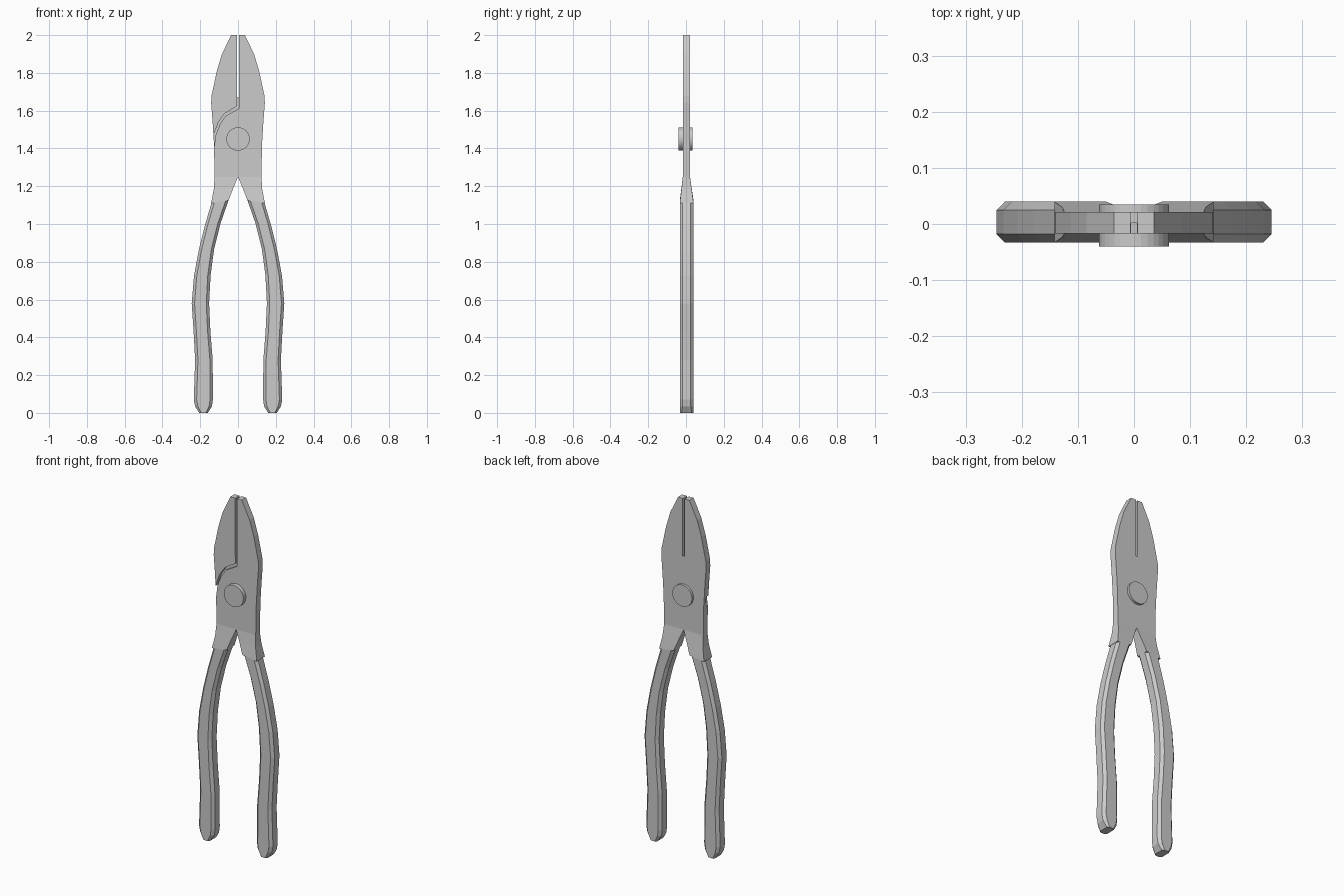
import bpy, bmesh, math
from mathutils import Matrix

if "Cube" in bpy.data.objects:
    bpy.data.objects.remove(bpy.data.objects["Cube"])

JAW_Y = (-0.017, 0.021)
GRIP_Y = (-0.033, 0.040)


def finish(name, bm):
    bmesh.ops.remove_doubles(bm, verts=bm.verts, dist=1e-5)
    bmesh.ops.recalc_face_normals(bm, faces=bm.faces)
    me = bpy.data.meshes.new(name)
    bm.to_mesh(me)
    bm.free()
    ob = bpy.data.objects.new(name, me)
    bpy.context.collection.objects.link(ob)
    return ob


def extrude_profile(name, pts, y0, y1):
    bm = bmesh.new()
    face = bm.faces.new([bm.verts.new((x, y0, z)) for x, z in pts])
    ext = bmesh.ops.extrude_face_region(bm, geom=[face])["geom"]
    for v in ext:
        if isinstance(v, bmesh.types.BMVert):
            v.co.y = y1
    return finish(name, bm)


# Jaw plate: half outline mirrored, with the slit between the jaws
half = [(0.006, 1.67), (0.006, 2.0), (0.036, 2.0), (0.085, 1.90), (0.112, 1.81),
        (0.14, 1.68), (0.142, 1.64), (0.135, 1.55), (0.127, 1.42), (0.124, 1.25)]
jaws = extrude_profile("jaws", half + [(-x, z) for x, z in reversed(half)], *JAW_Y)

# Lap joint groove, cut half way into the front
groove = extrude_profile("groove_cutter", [
    (0.0055, 1.9), (0.0055, 1.612), (-0.065, 1.572), (-0.095, 1.53), (-0.118, 1.47),
    (-0.126, 1.41), (-0.15, 1.38), (-0.15, 1.41), (-0.137, 1.43), (-0.128, 1.475),
    (-0.104, 1.538), (-0.073, 1.583), (-0.0055, 1.625), (-0.0055, 1.9)], -0.06, 0.002)
mod = jaws.modifiers.new("groove", "BOOLEAN")
mod.operation = "DIFFERENCE"
mod.solver = "EXACT"
mod.object = groove
bpy.context.view_layer.objects.active = jaws
bpy.ops.object.modifier_apply(modifier=mod.name)
bpy.data.objects.remove(groove)


# Handle: lofted octagon rings (inner x,z / outer x,z / y range / chamfer)
rings = [
    ((0.0, 1.25), (0.124, 1.25), JAW_Y, 0),
    ((0.025, 1.19), (0.128, 1.185), (-0.024, 0.030), 0),
    ((0.05, 1.125), (0.142, 1.112), GRIP_Y, 0),
    ((0.051, 1.123), (0.141, 1.11), GRIP_Y, 0.015),
    ((0.092, 1.005), (0.176, 0.99), GRIP_Y, 0.015),
    ((0.126, 0.87), (0.208, 0.86), GRIP_Y, 0.015),
    ((0.145, 0.73), (0.233, 0.725), GRIP_Y, 0.015),
    ((0.153, 0.58), (0.245, 0.58), GRIP_Y, 0.015),
    ((0.146, 0.43), (0.235, 0.43), GRIP_Y, 0.015),
    ((0.134, 0.28), (0.227, 0.28), GRIP_Y, 0.015),
    ((0.133, 0.07), (0.234, 0.07), GRIP_Y, 0.015),
    ((0.138, 0.035), (0.227, 0.035), GRIP_Y, 0.015),
    ((0.16, 0.0), (0.205, 0.0), GRIP_Y, 0.01),
]
bm = bmesh.new()
loops = []
for (xi, zi), (xo, zo), (y0, y1), c in rings:
    t = c / (xo - xi)
    section = [(0, y0 + c), (t, y0), (1 - t, y0), (1, y0 + c),
               (1, y1 - c), (1 - t, y1), (t, y1), (0, y1 - c)]
    loops.append([bm.verts.new((xi + (xo - xi) * s, y, zi + (zo - zi) * s))
                  for s, y in section])
for a, b in zip(loops, loops[1:]):
    for i in range(8):
        j = (i + 1) % 8
        bm.faces.new((a[i], a[j], b[j], b[i]))
bm.faces.new(loops[0])
bm.faces.new(loops[-1])
handles = finish("handles", bm)
mirror = handles.modifiers.new("mirror", "MIRROR")
mirror.use_mirror_merge = False

# Pivot rivet
bm = bmesh.new()
bmesh.ops.create_cone(bm, cap_ends=True, segments=32, radius1=0.062, radius2=0.062, depth=0.075,
                      matrix=Matrix.Translation((0, -0.0025, 1.45)) @ Matrix.Rotation(math.pi / 2, 4, "X"))
finish("rivet", bm)
